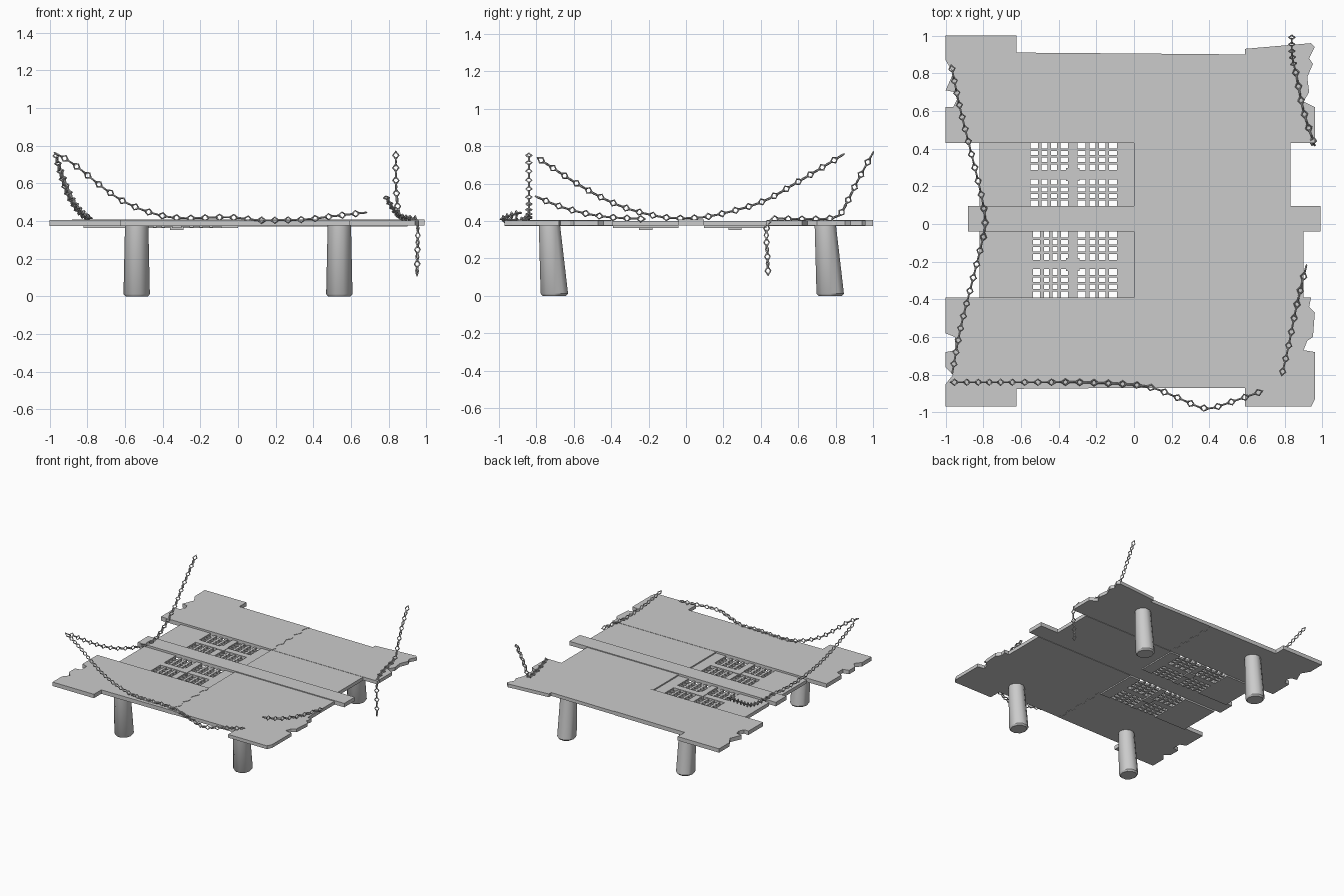
import bpy, bmesh, math
from mathutils import Vector, Matrix

cube = bpy.data.objects.get("Cube")
if cube:
    bpy.data.objects.remove(cube, do_unlink=True)

grey = bpy.data.materials.new("plain_grey")
grey.use_nodes = True
grey.diffuse_color = (0.6, 0.6, 0.6, 1)
grey.node_tree.nodes["Principled BSDF"].inputs["Base Color"].default_value = grey.diffuse_color


def finish(name, bm):
    bmesh.ops.recalc_face_normals(bm, faces=bm.faces)
    mesh = bpy.data.meshes.new(name)
    bm.to_mesh(mesh)
    bm.free()
    mesh.materials.append(grey)
    obj = bpy.data.objects.new(name, mesh)
    bpy.context.collection.objects.link(obj)
    return obj


def add_box(bm, x0, x1, y0, y1, z0, z1):
    centre = Vector((x0 + x1, y0 + y1, z0 + z1)) / 2
    size = Matrix.Diagonal((x1 - x0, y1 - y0, z1 - z0, 1))
    bmesh.ops.create_cube(bm, size=1, matrix=Matrix.Translation(centre) @ size)


def slab(name, outline, z0, z1):
    bm = bmesh.new()
    face = bm.faces.new([bm.verts.new((x, y, z0)) for x, y in outline])
    out = bmesh.ops.extrude_face_region(bm, geom=[face])
    moved = [v for v in out["geom"] if isinstance(v, bmesh.types.BMVert)]
    bmesh.ops.translate(bm, verts=moved, vec=(0, 0, z1 - z0))
    return finish(name, bm)


# Broken seam shared by the left and right halves of the outer slabs
def seam(y0, y1):
    n = 14
    return [(0.005 + 0.014 * math.sin(i * 1.9), y0 + (y1 - y0) * i / n) for i in range(n + 1)]


# Outer slabs with ragged ends
back_seam, front_seam = seam(0.43, 0.905), seam(-0.39, -0.87)
slab("back_left_slab", back_seam + [
    (-0.625, 0.91), (-0.625, 1), (-1, 1), (-1, 0.87), (-0.96, 0.8), (-1, 0.71),
    (-0.95, 0.7), (-0.94, 0.66), (-0.96, 0.62), (-1, 0.62), (-1, 0.43)], 0.373, 0.405)
slab("back_right_slab", back_seam[::-1] + [
    (0.96, 0.43), (0.96, 0.62), (0.9, 0.65), (0.93, 0.7), (0.92, 0.78), (0.95, 0.85),
    (0.93, 0.88), (0.96, 0.94), (0.94, 0.96), (0.59, 0.93), (0.59, 0.9)], 0.375, 0.402)
slab("front_left_slab", front_seam + [
    (-0.625, -0.875), (-0.625, -0.97), (-1, -0.97), (-1, -0.85), (-0.96, -0.8), (-1, -0.76),
    (-1, -0.68), (-0.95, -0.67), (-0.95, -0.6), (-1, -0.58), (-1, -0.39)], 0.373, 0.405)
slab("front_right_slab", front_seam[::-1] + [
    (0.94, -0.39), (0.93, -0.44), (0.96, -0.47), (0.95, -0.6), (0.92, -0.62), (0.9, -0.67),
    (0.96, -0.68), (0.96, -0.93), (0.94, -0.97), (0.59, -0.97), (0.59, -0.87)], 0.375, 0.402)

# Central beam
bm = bmesh.new()
add_box(bm, -0.88, 0.99, -0.04, 0.095, 0.375, 0.407)
finish("centre_beam", bm)


# Lower middle slabs with an open grating
def middle(side, y0, y1, right_end, gx0, gx1):
    z0, z1 = 0.362, 0.39
    bm = bmesh.new()
    add_box(bm, -0.82, gx0, y0, y1, z0, z1)
    add_box(bm, gx1, 0, y0, y1, z0, z1)
    finish(side + "_left_middle_slab", bm)
    bm = bmesh.new()
    add_box(bm, 0, right_end, y0, y1, 0.372, 0.4)
    finish(side + "_right_middle_slab", bm)

    bm = bmesh.new()
    cx, cy = -0.325, (y0 + y1) / 2
    add_box(bm, cx - 0.025, cx + 0.025, y0, y1, z0, z1)
    add_box(bm, gx0, gx1, cy - 0.025, cy + 0.025, z0, z1)
    add_box(bm, cx - 0.035, cx + 0.035, cy - 0.035, cy + 0.035, 0.352, 0.394)
    for lo, hi in ((gx0, cx - 0.025), (cx + 0.025, gx1)):
        for i in range(1, 4):
            x = lo + (hi - lo) * i / 4
            add_box(bm, x - 0.01, x + 0.01, y0, y1, 0.366, 0.384)
    for lo, hi in ((y0, cy - 0.025), (cy + 0.025, y1)):
        for i in range(1, 4):
            y = lo + (hi - lo) * i / 4
            add_box(bm, gx0, gx1, y - 0.007, y + 0.007, 0.367, 0.383)
    finish(side + "_grating", bm)


middle("back", 0.095, 0.43, 0.83, -0.55, -0.09)
middle("front", -0.39, -0.04, 0.9, -0.535, -0.09)


# Leaning, tapered legs with a softened foot
def leg(name, x, y):
    bm = bmesh.new()
    rings = []
    for z, lean, rx, ry in ((0, 0.026, 0.06, 0.066), (0.012, 0.026, 0.07, 0.077), (0.375, 0, 0.062, 0.06)):
        rings.append([bm.verts.new((x + rx * math.cos(a), y + lean + ry * math.sin(a), z))
                      for a in (math.tau * i / 10 for i in range(10))])
    for low, high in zip(rings, rings[1:]):
        for i in range(10):
            j = (i + 1) % 10
            bm.faces.new((low[i], low[j], high[j], high[i]))
    bm.faces.new(rings[0])
    bm.faces.new(rings[-1])
    obj = finish(name, bm)
    bpy.ops.object.select_all(action="DESELECT")
    obj.select_set(True)
    bpy.context.view_layer.objects.active = obj
    bpy.ops.object.shade_smooth_by_angle(angle=math.radians(40))


for side, x in (("left", -0.538), ("right", 0.538)):
    leg("front_" + side + "_leg", x, -0.73)
    leg("back_" + side + "_leg", x, 0.745)


# Chains of diamond links, alternately turned a quarter
def add_link(bm, matrix):
    rings = []
    for i in range(4):
        a = math.pi / 2 * i
        out = Vector((math.cos(a) * 0.6, 0, math.sin(a)))
        mid = Vector((math.cos(a) * 0.016, 0, math.sin(a) * 0.023))
        side = Vector((0, 0.005, 0))
        rings.append([bm.verts.new(matrix @ p) for p in
                      (mid + out * 0.007, mid + side, mid - out * 0.007, mid - side)])
    for i in range(4):
        a, b = rings[i], rings[(i + 1) % 4]
        for j in range(4):
            k = (j + 1) % 4
            bm.faces.new((a[j], a[k], b[k], b[j]))


def chain(name, points, step=0.038):
    pts = [Vector(p) for p in points]
    dense = []
    for i in range(len(pts) - 1):
        a, b = pts[max(i - 1, 0)], pts[i]
        c, d = pts[i + 1], pts[min(i + 2, len(pts) - 1)]
        for s in range(20):
            t = s / 20
            dense.append(b + (c - a) * t / 2 + (a * 2 - b * 5 + c * 4 - d) * t * t / 2
                         + (b * 3 - a - c * 3 + d) * t ** 3 / 2)
    dense.append(pts[-1])
    bm = bmesh.new()
    last, count = dense[0], 0
    for p in dense:
        while (p - last).length >= step:
            way = (p - last).normalized()
            centre = last + way * step / 2
            turn = way.to_track_quat("Z", "Y").to_matrix().to_4x4()
            spin = Matrix.Rotation(math.pi / 2 * (count % 2), 4, "Z")
            add_link(bm, Matrix.Translation(centre) @ turn @ spin)
            last, count = last + way * step, count + 1
    finish(name, bm)


chain("left_chain", [
    (-0.97, 0.84, 0.755), (-0.92, 0.6, 0.61), (-0.87, 0.4, 0.5), (-0.81, 0.15, 0.43), (-0.79, 0, 0.415),
    (-0.82, -0.15, 0.425), (-0.87, -0.35, 0.48), (-0.92, -0.55, 0.58), (-0.97, -0.82, 0.755)])
chain("front_chain", [
    (-0.97, -0.84, 0.76), (-0.87, -0.84, 0.7), (-0.72, -0.84, 0.58), (-0.6, -0.84, 0.5),
    (-0.45, -0.84, 0.44), (-0.3, -0.84, 0.415), (-0.05, -0.85, 0.42), (0.1, -0.87, 0.405),
    (0.25, -0.93, 0.405), (0.38, -0.98, 0.41), (0.5, -0.95, 0.425), (0.7, -0.88, 0.447)])
chain("front_right_chain", [
    (0.785, -0.8, 0.53), (0.82, -0.65, 0.47), (0.86, -0.45, 0.425), (0.92, -0.2, 0.41)])
chain("back_right_chain", [
    (0.838, 1, 0.765), (0.838, 0.92, 0.62), (0.845, 0.86, 0.5), (0.86, 0.8, 0.42), (0.9, 0.6, 0.41),
    (0.945, 0.46, 0.41), (0.955, 0.43, 0.36), (0.952, 0.435, 0.22), (0.95, 0.44, 0.08)])
